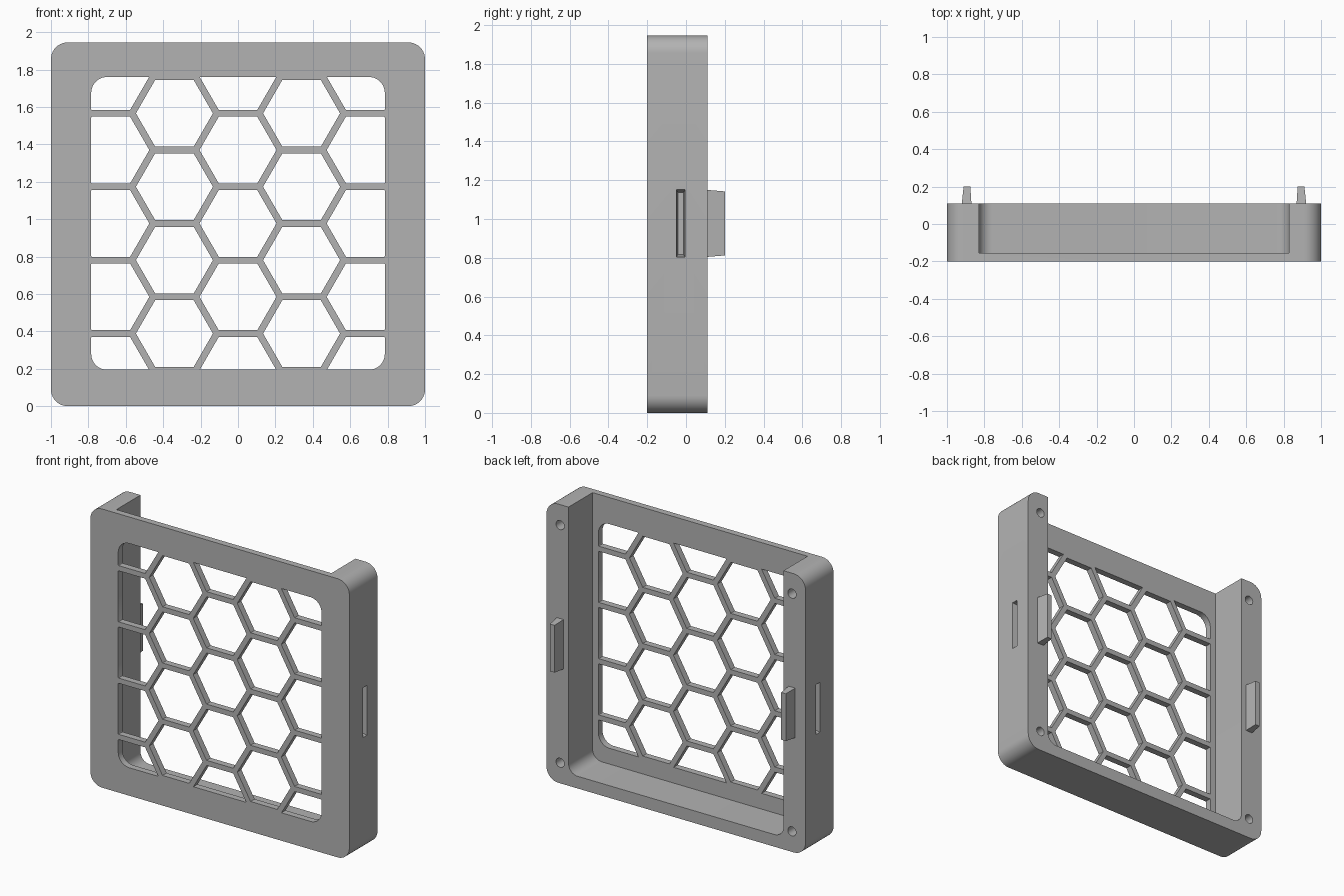
import bpy, bmesh, math
from math import sin, cos, pi, radians

cube = bpy.data.objects.get("Cube")
if cube:
    bpy.data.objects.remove(cube, do_unlink=True)

grey = bpy.data.materials.new("light grey")
grey.use_nodes = True
grey.diffuse_color = (0.45, 0.45, 0.45, 1)
grey.node_tree.nodes["Principled BSDF"].inputs["Base Color"].default_value = (0.45, 0.45, 0.45, 1)


def loft(bm, first, last):
    """Closed solid between two matching loops of points."""
    a = [bm.verts.new(p) for p in first]
    b = [bm.verts.new(p) for p in last]
    n = len(a)
    bm.faces.new(a)
    bm.faces.new(b[::-1])
    for i in range(n):
        j = (i + 1) % n
        bm.faces.new((a[j], a[i], b[i], b[j]))


def finish(name, bm):
    bmesh.ops.recalc_face_normals(bm, faces=bm.faces)
    mesh = bpy.data.meshes.new(name)
    bm.to_mesh(mesh)
    bm.free()
    mesh.materials.append(grey)
    obj = bpy.data.objects.new(name, mesh)
    bpy.context.collection.objects.link(obj)
    return obj


def rounded_slab(name, half, z0, z1, r, y0, y1, steps=10):
    """Rounded rectangle in x and z, extruded along y."""
    pts = []
    corners = [(half - r, z1 - r), (r - half, z1 - r), (r - half, z0 + r), (half - r, z0 + r)]
    for q, (cx, cz) in enumerate(corners):
        for i in range(steps + 1):
            t = (q + i / steps) * pi / 2
            pts.append((cx + r * cos(t), cz + r * sin(t)))
    bm = bmesh.new()
    loft(bm, [(x, y0, z) for x, z in pts], [(x, y1, z) for x, z in pts])
    return finish(name, bm)


def ring(cx, cz, r, y, n):
    return [(cx + r * cos(2 * pi * i / n), y, cz + r * sin(2 * pi * i / n)) for i in range(n)]


def boolean(target, tool, operation="DIFFERENCE"):
    mod = target.modifiers.new("cut", "BOOLEAN")
    mod.operation = operation
    mod.solver = "EXACT"
    mod.object = tool
    bpy.context.view_layer.update()
    graph = bpy.context.evaluated_depsgraph_get()
    result = bpy.data.meshes.new_from_object(target.evaluated_get(graph))
    target.modifiers.clear()
    target.data = result
    bpy.data.objects.remove(tool, do_unlink=True)


TOP, FRONT, BACK, PLATE = 1.945, -0.2, 0.11, -0.155
TAB_X, MID_Z = 0.895, 0.977

# Frame body with a tray cavity that is open at the back and top
body = rounded_slab("frame_body", 1.0, 0, TOP, 0.09, FRONT, BACK)
boolean(body, rounded_slab("cavity_cutter", 0.83, 0.085, TOP + 1, 0.07, PLATE, BACK + 0.2))

# Honeycomb openings, trimmed to the rounded window
PITCH, BAR = 0.3925, 0.036
radius = (PITCH - BAR) / math.sqrt(3)
bm = bmesh.new()
for col in range(-2, 3):
    for row in range(-3, 4):
        cx = col * PITCH * math.sqrt(3) / 2
        cz = MID_Z + (row + 0.5 * (col % 2)) * PITCH
        loft(bm, ring(cx, cz, radius, FRONT - 0.1, 6), ring(cx, cz, radius, PLATE + 0.05, 6))
cells = finish("cell_cutter", bm)
window = rounded_slab("window_cutter", 0.785, 0.195, 1.76, 0.085, FRONT - 0.05, PLATE + 0.02)
boolean(cells, window, "INTERSECT")
boolean(body, cells)

# Blind screw holes in the back of the side walls
bm = bmesh.new()
for x in (-TAB_X, TAB_X):
    for z in (0.143, TOP - 0.143):
        loft(bm, ring(x, z, 0.032, BACK - 0.12, 24), ring(x, z, 0.032, BACK + 0.05, 24))
boolean(body, finish("hole_cutter", bm))


def rect(u, hu, hz, place):
    return [place(u + a * hu, MID_Z + b * hz) for a, b in ((-1, -1), (1, -1), (1, 1), (-1, 1))]


# Tapered slots in the outer sides
bm = bmesh.new()
for s in (-1, 1):
    loft(bm, rect(-0.0275, 0.0225, 0.174, lambda y, z: (s * 1.001, y, z)),
         rect(-0.0275, 0.014, 0.160, lambda y, z: (s * 0.915, y, z)))
boolean(body, finish("slot_cutter", bm))

# Tapered locating tabs on the back
for s, side in ((1, "left"), (-1, "right")):
    bm = bmesh.new()
    loft(bm, rect(s * TAB_X, 0.026, 0.173, lambda x, z: (x, BACK - 0.004, z)),
         rect(s * (TAB_X - 0.002), 0.018, 0.165, lambda x, z: (x, 0.2, z)))
    finish(side + "_tab", bm)

# Smooth only the rounded corners and holes
bpy.ops.object.select_all(action="DESELECT")
body.select_set(True)
bpy.context.view_layer.objects.active = body
bpy.ops.object.shade_smooth_by_angle(angle=radians(30))
